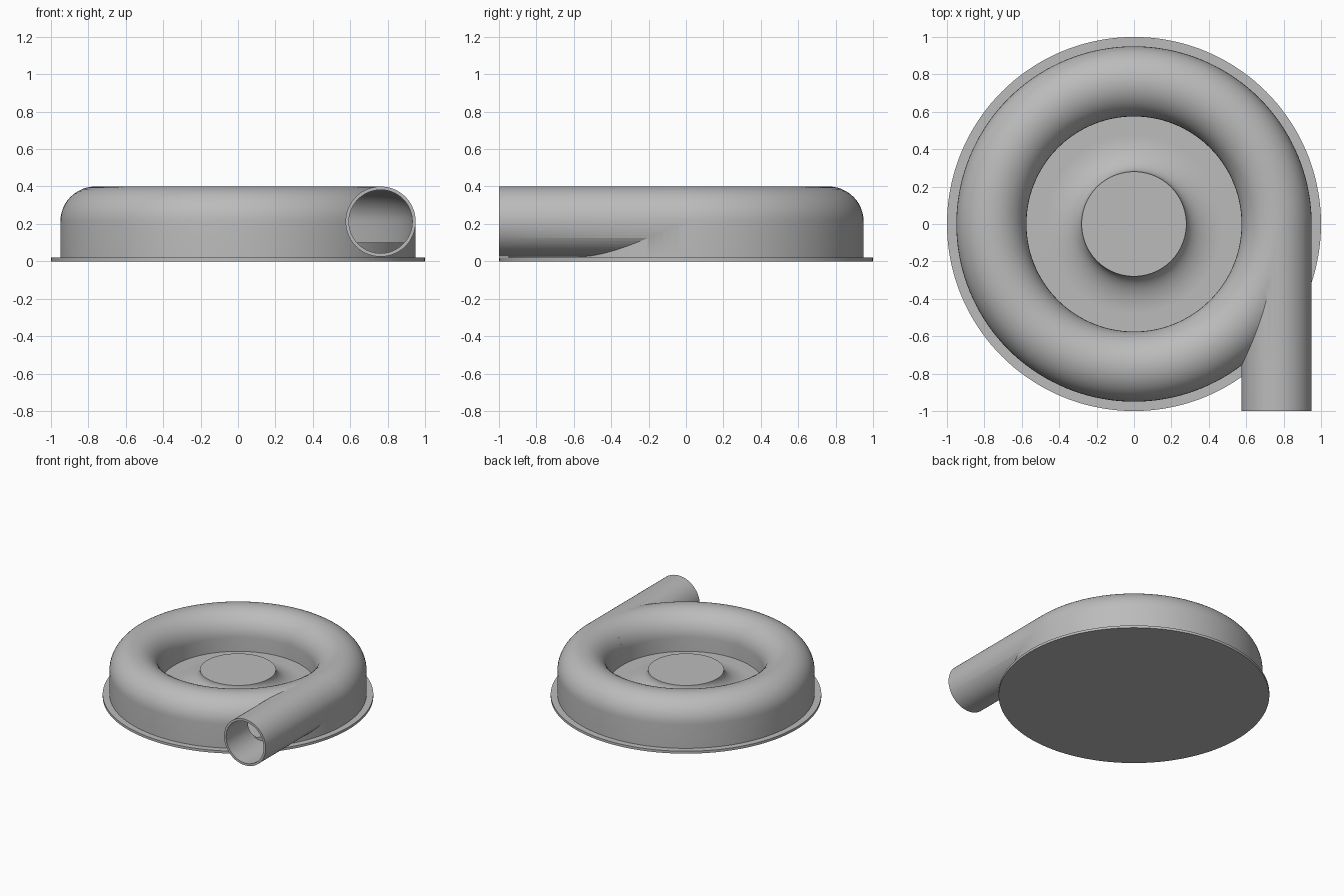
import bpy
import bmesh
from math import sin, cos, pi, radians

cube = bpy.data.objects.get("Cube")
if cube:
    bpy.data.objects.remove(cube, do_unlink=True)

GREY = (0.5, 0.5, 0.5, 1)
metal = bpy.data.materials.new("plain grey")
metal.use_nodes = True
metal.diffuse_color = GREY
metal.node_tree.nodes["Principled BSDF"].inputs["Base Color"].default_value = GREY

RING, MID, TUBE, WALL = 0.7625, 0.2125, 0.1875, 0.018
FLOOR = 0.1


def arc(cx, cz, rx, rz, start, end, steps):
    """Points of an elliptical arc as (radius, height)."""
    angles = [radians(start + (end - start) * i / steps) for i in range(steps + 1)]
    return [(cx + rx * cos(a), cz + rz * sin(a)) for a in angles]


def finish(name, bm):
    bmesh.ops.remove_doubles(bm, verts=bm.verts, dist=1e-6)
    bmesh.ops.recalc_face_normals(bm, faces=bm.faces)
    mesh = bpy.data.meshes.new(name)
    bm.to_mesh(mesh)
    bm.free()
    mesh.materials.append(metal)
    obj = bpy.data.objects.new(name, mesh)
    bpy.context.collection.objects.link(obj)
    return obj


def lathe(name, profile, closed=False, steps=144):
    """Spin a profile about the vertical axis."""
    bm = bmesh.new()
    verts = [bm.verts.new((r, 0, z)) for r, z in profile]
    pairs = list(zip(verts, verts[1:]))
    if closed:
        pairs.append((verts[-1], verts[0]))
    edges = [bm.edges.new(p) for p in pairs]
    bmesh.ops.spin(bm, geom=verts + edges, cent=(0, 0, 0), axis=(0, 0, 1),
                   angle=2 * pi, steps=steps, use_merge=True)
    return finish(name, bm)


def pipe(name, radius, front, back, sides=64):
    """Solid cylinder along y, tangent to the ring."""
    bm = bmesh.new()
    rims = [[bm.verts.new((RING + radius * cos(2 * pi * i / sides), y,
                           MID + radius * sin(2 * pi * i / sides)))
             for i in range(sides)] for y in (front, back)]
    for rim in rims:
        bm.faces.new(rim)
    for i in range(sides):
        j = (i + 1) % sides
        bm.faces.new((rims[0][i], rims[0][j], rims[1][j], rims[1][i]))
    return finish(name, bm)


def combine(target, tool, operation):
    mod = target.modifiers.new(operation.title(), "BOOLEAN")
    mod.operation = operation
    mod.solver = "EXACT"
    mod.object = tool
    bpy.context.view_layer.objects.active = target
    bpy.ops.object.modifier_apply(modifier=mod.name)
    bpy.data.objects.remove(tool, do_unlink=True)


def smooth(obj):
    bpy.ops.object.select_all(action="DESELECT")
    obj.select_set(True)
    bpy.context.view_layer.objects.active = obj
    bpy.ops.object.shade_smooth_by_angle(angle=radians(30))


def arch(radius, bottom):
    """Half-round section with straight legs."""
    return ([(RING + radius, bottom)] + arc(RING, MID, radius, radius, 0, 180, 24)
            + [(RING - radius, bottom)])


# Round casing joined to the outlet pipe, then hollowed
casing = lathe("casing", arch(TUBE, 0.015), closed=True)
combine(casing, pipe("outlet", TUBE, -1, 0), "UNION")
combine(casing, lathe("cavity", arch(TUBE - WALL, 0.05), closed=True), "DIFFERENCE")
combine(casing, pipe("bore", TUBE - WALL, -1.1, -0.001), "DIFFERENCE")
smooth(casing)

# Back plate with a flared hub in the middle
flare = arc(0.48, 0.22, 0.2, 0.12, 180, 270, 20)
plate = lathe("back_plate", [(0, 0.22)] + flare
              + [(RING + TUBE - 0.01, FLOOR), (RING + TUBE - 0.01, 0.01), (0, 0.01)])
smooth(plate)

# Thin mounting flange
flange = lathe("flange", [(0, 0.02), (1, 0.02), (1, 0), (0, 0)])
smooth(flange)
